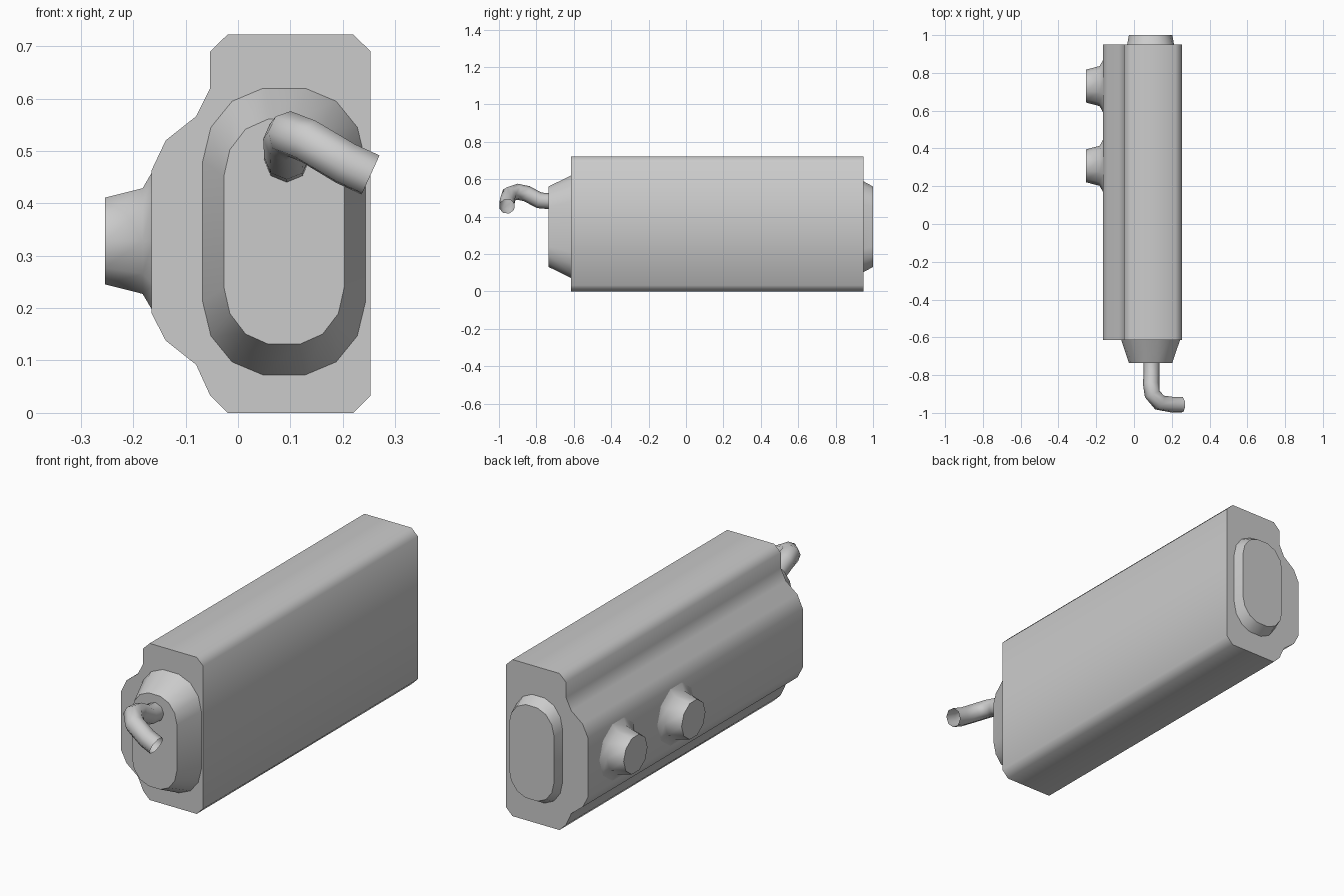
import bpy, bmesh, math

if "Cube" in bpy.data.objects:
    bpy.data.objects.remove(bpy.data.objects["Cube"])


def finish(obj, angle):
    bpy.ops.object.select_all(action='DESELECT')
    obj.select_set(True)
    bpy.context.view_layer.objects.active = obj
    bpy.ops.object.shade_smooth_by_angle(angle=math.radians(angle))


def loft(name, rings, angle=50):
    """Skin a list of equal-length point rings and close both ends."""
    bm = bmesh.new()
    vr = [[bm.verts.new(p) for p in ring] for ring in rings]
    n = len(vr[0])
    for a, b in zip(vr, vr[1:]):
        for i in range(n):
            j = (i + 1) % n
            bm.faces.new((a[i], a[j], b[j], b[i]))
    bm.faces.new(vr[0])
    bm.faces.new(vr[-1])
    bmesh.ops.recalc_face_normals(bm, faces=bm.faces)
    mesh = bpy.data.meshes.new(name)
    bm.to_mesh(mesh)
    bm.free()
    obj = bpy.data.objects.new(name, mesh)
    bpy.context.collection.objects.link(obj)
    finish(obj, angle)
    return obj


# Main body: chamfered slab with a bulge along its left side
profile = [(-0.02, 0), (0.22, 0), (0.253, 0.033), (0.253, 0.69), (0.22, 0.722),
           (-0.02, 0.722), (-0.053, 0.69), (-0.053, 0.62), (-0.08, 0.566),
           (-0.138, 0.52), (-0.165, 0.463), (-0.165, 0.19), (-0.138, 0.138),
           (-0.08, 0.092), (-0.053, 0.033)]
loft("body", [[(x, y, z) for x, z in profile] for y in (-0.615, 0.95)])


# Rounded end covers, tapering away from the body
def cover_ring(y, half_w, half_h):
    quarter = [(1, 0.135), (0.9, 0.2), (0.64, 0.25), (0.26, 0.275)]
    q = [(u * half_w, v / 0.275 * half_h) for u, v in quarter]
    # keep the corner rounding proportional to the width
    loop = q + [(-u, v) for u, v in reversed(q)]
    loop += [(-u, -v) for u, v in q] + [(u, -v) for u, v in reversed(q)]
    return [(0.088 + u, y, 0.346 + v) for u, v in loop]


loft("front_cover", [cover_ring(-0.61, 0.157, 0.276), cover_ring(-0.735, 0.115, 0.215)])
loft("back_cover", [cover_ring(0.945, 0.125, 0.245), cover_ring(1.0, 0.115, 0.215)])


# Flared round ports on the left side
def port_ring(cy, x, r, sides=10):
    return [(x, cy + r * math.cos(2 * math.pi * i / sides),
             0.328 + r * math.sin(2 * math.pi * i / sides)) for i in range(sides)]


for label, cy in (("rear", 0.73), ("middle", 0.308)):
    loft(label + "_port", [port_ring(cy, x, r) for x, r in
                           ((-0.162, 0.142), (-0.182, 0.106), (-0.254, 0.087))])

# Bent pipe leaving the front cover and turning to the right
path = [(0.093, -0.72, 0.482), (0.093, -0.785, 0.487), (0.091, -0.85, 0.522),
        (0.097, -0.9, 0.533), (0.135, -0.945, 0.518), (0.205, -0.957, 0.476),
        (0.253, -0.957, 0.454)]
curve = bpy.data.curves.new("pipe", 'CURVE')
curve.dimensions = '3D'
curve.bevel_depth = 0.043
curve.bevel_resolution = 2
spline = curve.splines.new('POLY')
spline.points.add(len(path) - 1)
for point, co in zip(spline.points, path):
    point.co = (*co, 1)
pipe = bpy.data.objects.new("pipe", curve)
bpy.context.collection.objects.link(pipe)
bpy.ops.object.select_all(action='DESELECT')
pipe.select_set(True)
bpy.context.view_layer.objects.active = pipe
bpy.ops.object.convert(target='MESH')
finish(bpy.context.view_layer.objects.active, 60)
